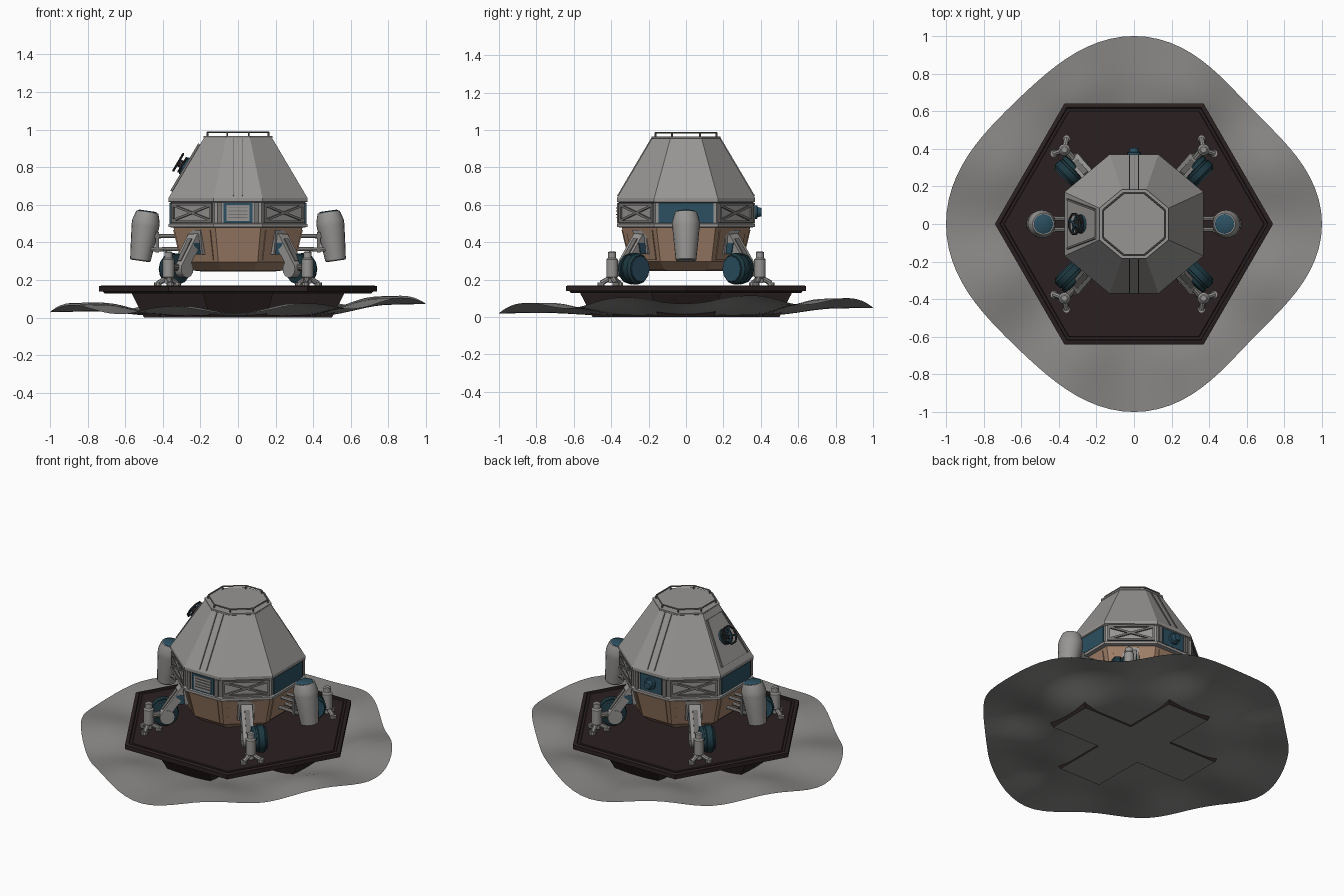
import bpy, bmesh, math
from mathutils import Vector as V

if "Cube" in bpy.data.objects:
    bpy.data.objects.remove(bpy.data.objects["Cube"])


def mat(name, r, g, b):
    m = bpy.data.materials.new(name)
    m.diffuse_color = (r, g, b, 1)
    m.use_nodes = True
    m.node_tree.nodes["Principled BSDF"].inputs["Base Color"].default_value = m.diffuse_color
    return m


HULL = mat("pale grey hull", .31, .302, .295)
TRIM = mat("mid grey trim", .17, .165, .16)
TAN = mat("tan insulation", .35, .215, .14)
BLUE = mat("blue panel", .025, .08, .12)
TEAL = mat("dark teal", .012, .04, .052)
DECK = mat("dark brown deck", .024, .015, .015)
SOIL = mat("grey soil", .25, .245, .24)
DARK = mat("dark metal", .03, .03, .033)


def finish(name, bm, m, smooth=None):
    bmesh.ops.recalc_face_normals(bm, faces=bm.faces[:])
    me = bpy.data.meshes.new(name)
    bm.to_mesh(me)
    bm.free()
    me.materials.append(m)
    if smooth:
        me.polygons.foreach_set("use_smooth", [True] * len(me.polygons))
        me.set_sharp_from_angle(angle=math.radians(smooth))
    ob = bpy.data.objects.new(name, me)
    bpy.context.collection.objects.link(ob)
    return ob


def loft(name, rings, m, smooth=None):
    """Skin a stack of equal-length point rings and cap both ends."""
    bm = bmesh.new()
    vs = [[bm.verts.new(p) for p in ring] for ring in rings]
    n = len(vs[0])
    for a, b in zip(vs, vs[1:]):
        for i in range(n):
            bm.faces.new((a[i], a[(i + 1) % n], b[(i + 1) % n], b[i]))
    bm.faces.new(vs[0])
    bm.faces.new(vs[-1])
    return finish(name, bm, m, smooth)


def lathe(name, p, q, prof, m, n=16):
    """Round part along p-q; profile is (fraction, radius)."""
    p, q = V(p), V(q)
    rot = (q - p).to_track_quat('Z', 'Y')
    rings = [[p.lerp(q, t) + rot @ V((r * math.cos(a), r * math.sin(a), 0))
              for a in [2 * math.pi * i / n for i in range(n)]] for t, r in prof]
    return loft(name, rings, m, 35)


def cyl(name, p, q, r, m, n=12, r2=None):
    return lathe(name, p, q, [(0, r), (1, r2 or r)], m, n)


def beam(name, p, q, w, h, m, nor):
    """Box from p to q, w wide across, h thick along nor."""
    p, q, nor = V(p), V(q), V(nor).normalized()
    s = (q - p).cross(nor).normalized() * w / 2
    d = nor * h / 2
    return loft(name, [[c - s - d, c + s - d, c + s + d, c - s + d] for c in (p, q)], m)


def octa(s, z):
    k = s / .37
    c = [(.37, -.17), (.37, .17), (.13, .37), (-.13, .37),
         (-.37, .17), (-.37, -.17), (-.13, -.37), (.13, -.37)]
    return [V((x * k, y * k, z)) for x, y in c]


def hexa(r, z):
    return [(r * math.cos(i * math.pi / 3), r * math.sin(i * math.pi / 3), z) for i in range(6)]


# Rolling ground sheet
bm = bmesh.new()
N, R = 96, 22
prev = None
for j in range(1, R + 1):
    ring = []
    for i in range(N):
        a = 2 * math.pi * i / N
        c4 = math.cos(4 * a)
        edge = .946 + .054 * c4 - .01 * math.cos(a) * (1 - c4)
        r = edge * j / R
        t = min(1, max(0, (r - .42) / .38))
        t = t * t * (3 - 2 * t)
        x, y = r * math.cos(a), r * math.sin(a)
        z = .012 + t * (.056 - .022 * math.cos(8 * a) + .022 * x + .015 * y + .008 * math.cos(2 * a))
        ring.append(bm.verts.new((x, y, z)))
    if prev:
        for i in range(N):
            k = (i + 1) % N
            bm.faces.new((prev[i], prev[k], ring[k], ring[i]))
    else:
        bm.faces.new(ring)
    prev = ring
finish("ground_sheet", bm, SOIL, 60)


# Cross-shaped plinth under the deck, with a soil-coloured underside
def cross(L, w, z):
    pts = []
    for k in range(4):
        a = k * math.pi / 2
        d, s = V((math.cos(a), math.sin(a), 0)), V((-math.sin(a), math.cos(a), 0))
        pts += [d * L - s * w, d * L + s * w, d * w + s * w]
    return [p + V((0, 0, z)) for p in pts]


plinth = loft("cross_plinth", [cross(.50, .15, .004), cross(.565, .185, .13), cross(.565, .185, .15)], DECK)
plinth.data.materials.append(SOIL)
for f in plinth.data.polygons:
    if f.normal.z < -.9 and f.center.z < .01:
        f.material_index = 1

# Hexagonal landing deck with stepped rim
loft("landing_deck", [hexa(.71, .132), hexa(.72, .142), hexa(.74, .142), hexa(.74, .17),
                      hexa(.725, .174), hexa(.715, .174), hexa(.71, .168), hexa(.695, .168),
                      hexa(.69, .172)], DECK)

# Tan lower hull with raised facet panels
low = [(.20, .25), (.245, .255), (.298, .30), (.345, .49)]
loft("lower_hull", [octa(s, z) for s, z in low], TAN)
a, b = octa(.302, .31), octa(.341, .47)
for i in range(8):
    k = (i + 1) % 8
    quad = [a[i].lerp(a[k], .12), a[i].lerp(a[k], .88), b[i].lerp(b[k], .88), b[i].lerp(b[k], .12)]
    nor = (quad[1] - quad[0]).cross(quad[3] - quad[0]).normalized() * .004
    loft("insulation_panel", [[p - nor for p in quad], [p + nor for p in quad]], TAN)

# Upper cabin: waist band and tapered crown
loft("cabin", [octa(s, z) for s, z in [
    (.33, .482), (.37, .485), (.37, .502), (.357, .507), (.357, .615), (.37, .62), (.37, .64),
    (.364, .65), (.182, .958), (.184, .96), (.184, .97)]], HULL)

# Waist band: windows on the four main sides, braced frames on diagonals
ring = octa(.358, 0)
for i in range(8):
    p, q = ring[i], ring[(i + 1) % 8]
    along = (q - p).normalized()
    nor = along.cross(V((0, 0, 1)))
    mid, hw = (p + q) / 2, (q - p).length / 2

    def at(u, z, o=.004):
        return mid + along * u + nor * o + V((0, 0, z))

    if i % 2 == 0:
        w = hw * .9 if abs(nor.x) > .5 else .078
        beam("side_panel", at(-w, .561, .003), at(w, .561, .003), .106, .007, BLUE, nor)
        if nor.y < -.5:
            beam("front_window", at(-.06, .561, .007), at(.06, .561, .007), .085, .007, HULL, nor)
            for z in (.535, .552, .57, .588):
                beam("window_slat", at(-.05, z, .012), at(.05, z, .012), .005, .006, TRIM, nor)
        if nor.y > .5:
            lathe("rear_port", at(0, .565, 0), at(0, .565, .045),
                  [(0, .036), (.5, .036), (.55, .027), (1, .022)], BLUE)
        if abs(nor.y) > .5:
            for u in (-.1, .1):
                beam("band_post", at(u, .507), at(u, .615), .022, .012, TRIM, nor)
    else:
        w = hw - .018
        for z in (.515, .607):
            beam("brace_rail", at(-w, z), at(w, z), .012, .016, TRIM, nor)
        for u in (-w, w):
            beam("brace_post", at(u, .51), at(u, .612), .014, .016, TRIM, nor)
        for s in (-1, 1):
            beam("cross_brace", at(-w * s, .52, .006), at(w * s, .602, .006), .012, .01, TRIM, nor)

# Seam strips on the front and rear of the crown
for s in (-1, 1):
    for x in (-.024, .024):
        beam("crown_strip", (x, s * .364, .65), (x, s * .182, .958), .007, .01, TRIM, (0, s * .305, .182))

# Roof hand rail
rail, foot = octa(.163, .99), octa(.163, .965)
for i in range(8):
    cyl("roof_rail", rail[i], rail[(i + 1) % 8], .0045, TRIM, 6)
    cyl("rail_post", foot[i], rail[i], .005, TRIM, 6)

# Docking fixture on the left crown face
n = V((-.308, 0, .182)).normalized()
up = V((.182, 0, .308)).normalized()
c = V((-.273, 0, .803))
side = V((0, 1, 0))
lo, hi = c - up * .15, c + up * .14
quad = [lo - side * .13, lo + side * .13, hi + side * .075, hi - side * .075]
loft("crown_plate", [quad, [p + n * .007 for p in quad]], HULL)
for s in (0, 2):
    beam("plate_edge", quad[s] + n * .006, quad[3 - s] + n * .006, .01, .012, TRIM, n)
cyl("fixture_base", c, c + n * .02, .05, BLUE, 12)
cyl("fixture_hub", c, c + n * .055, .022, DARK, 10)
for o, r in ((.026, .046), (.052, .056)):
    cs = [c + n * o + (up * math.cos(t) + side * math.sin(t)) * r
          for t in [i * math.pi / 4 + .39 for i in range(8)]]
    for i in range(8):
        cyl("fixture_ring", cs[i], cs[(i + 1) % 8], .006, DARK, 6)
        if i % 2:
            cyl("fixture_spoke", c + n * o, cs[i], .006, BLUE, 6)

# Side tanks with blue caps and mounts
for s in (-1, 1):
    p, q = V((s * .52, 0, .305)), V((s * .482, 0, .566))
    lathe("side_tank", p, q, [(0, .05), (.02, .055), (.3, .063), (.72, .074),
                              (.8, .074), (.94, .064), (1, .058)], HULL, 20)
    d = (q - p).normalized()
    lathe("tank_cap", q - d * .01, q + d * .006, [(0, .052), (.7, .052), (1, .045)], BLUE, 20)
    for z in (.37, .44):
        for y in (-.03, .03):
            cyl("tank_mount", (s * .29, y, z), (s * .47, y, z - .005), .011, HULL, 8)
    beam("mount_plate", (s * .43, 0, .35), (s * .43, 0, .46), .09, .018, TRIM, (1, 0, 0))

# Four landing legs
for sx in (-1, 1):
    for sy in (-1, 1):
        def P(x, y, z):
            return V((x * sx, y * sy, z))

        out = P(1, 1, 0)
        beam("leg_socket", P(.222, .236, .47), P(.212, .226, .34), .10, .04, HULL, out)
        beam("leg_hinge", P(.245, .26, .40), P(.235, .25, .34), .075, .05, BLUE, out)
        beam("upper_leg", P(.225, .24, .435), P(.305, .33, .275), .07, .05, HULL, P(1, 1, 1))
        beam("leg_inlay", P(.25, .265, .418), P(.308, .33, .30), .03, .025, TRIM, P(1, 1, 1))
        cyl("knee", P(.27, .345, .262), P(.335, .28, .262), .046, HULL, 14)
        cyl("ankle_arm", P(.305, .325, .27), P(.365, .395, .27), .02, TRIM, 10)
        # wheel-shaped drive drum beside the leg
        lathe("drive_drum", P(.305, .312, .262), P(.37, .247, .262),
              [(0, .06), (.08, .08), (.3, .084), (.32, .077), (.45, .077), (.47, .084),
               (.85, .084), (1, .072)], TEAL, 12)
        cyl("drum_cover", P(.362, .255, .262), P(.374, .243, .262), .068, BLUE, 12)
        # foot with three toes
        f = P(.37, .395, 0)
        lathe("foot_strut", f + V((0, 0, .185)), f + V((0, 0, .355)),
              [(0, .021), (.15, .021), (.2, .031), (.75, .031), (.8, .022), (.97, .022), (1, .015)], HULL, 14)
        for t in (80, 200, 320):
            e = V((-math.cos(math.radians(t)) * sx, math.sin(math.radians(t)) * sy, 0))
            cyl("toe", f + e * .012 + V((0, 0, .212)), f + e * .06 + V((0, 0, .185)), .014, HULL, 8)
            cyl("toe_pad", f + e * .06 + V((0, 0, .168)), f + e * .06 + V((0, 0, .19)), .02, HULL, 10)

# Rest the plinth exactly on the floor
for ob in bpy.data.objects:
    ob.location.z -= .004
